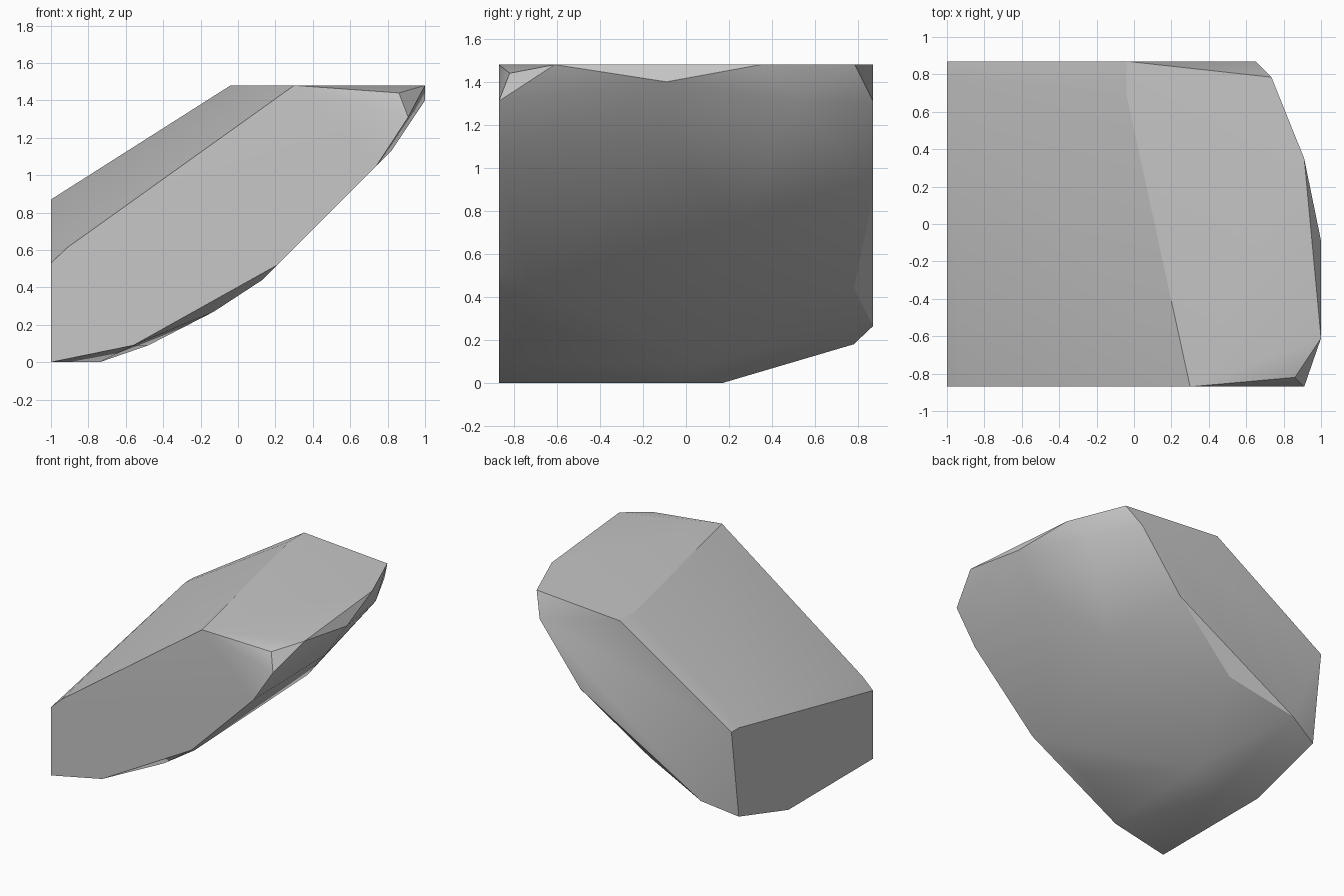
import bpy
import bmesh
import math

cube = bpy.data.objects.get("Cube")
if cube:
    bpy.data.objects.remove(cube, do_unlink=True)


def make_material(name, colour):
    material = bpy.data.materials.new(name)
    material.use_nodes = True
    material.diffuse_color = colour
    shader = material.node_tree.nodes["Principled BSDF"]
    shader.inputs["Base Color"].default_value = colour
    shader.inputs["Roughness"].default_value = 0.9
    return material


DEPTH = 0.87    # half depth of the block, front to back
TOP = 1.48      # height of the level top

# Front cut face, as x and z
front_profile = [(-1, 0), (-.56, .09), (.21, .52), (.74, 1.05), (.91, 1.31),
                 (.3, TOP), (-.91, .615), (-1, .53)]
# Back cut face, as x and z
back_profile = [(-1, DEPTH), (-.04, TOP), (.65, 1.31), (.3, .86), (-.74, .265)]
# Level top, as x and y
top_outline = [(-.04, .69), (.735, .785), (.91, .35), (1, -.61)]
# End wall on the left, as y and z
end_outline = [(.78, DEPTH), (.78, .18), (.17, 0)]
# Worn corners on the overhanging end and the underside
worn_corners = [(.86, -.82, 1.44), (1, -.09, 1.4), (.82, .52, 1.31),
                (.82, -.1, 1.13), (.43, .24, .74), (-.23, .78, .44),
                (.13, -.72, .44), (-.13, -.72, .27), (-.48, .1, .09),
                (-.74, 0, 0)]

corners = [(x, -DEPTH, z) for x, z in front_profile]
corners += [(x, DEPTH, z) for x, z in back_profile]
corners += [(x, y, TOP) for x, y in top_outline]
corners += [(-1, y, z) for y, z in end_outline]
corners += worn_corners

# Wrap the corners in one faceted skin
bm = bmesh.new()
for corner in corners:
    bm.verts.new(corner)
hull = bmesh.ops.convex_hull(bm, input=list(bm.verts))
loose = {v for key in ("geom_interior", "geom_unused") for v in hull[key]
         if isinstance(v, bmesh.types.BMVert)}
bmesh.ops.delete(bm, geom=list(loose), context="VERTS")

# Merge the triangles of each flat facet
bmesh.ops.dissolve_limit(bm, angle_limit=math.radians(1),
                         verts=list(bm.verts), edges=list(bm.edges))
bmesh.ops.recalc_face_normals(bm, faces=list(bm.faces))

mesh = bpy.data.meshes.new("boulder")
bm.to_mesh(mesh)
bm.free()
mesh.materials.append(make_material("stone grey", (.57, .57, .57, 1)))

boulder = bpy.data.objects.new("boulder", mesh)
bpy.context.collection.objects.link(boulder)

# Soft shading over the rounded facets, crisp at the broken edges
bpy.ops.object.select_all(action="DESELECT")
boulder.select_set(True)
bpy.context.view_layer.objects.active = boulder
bpy.ops.object.shade_smooth_by_angle(angle=math.radians(30))
